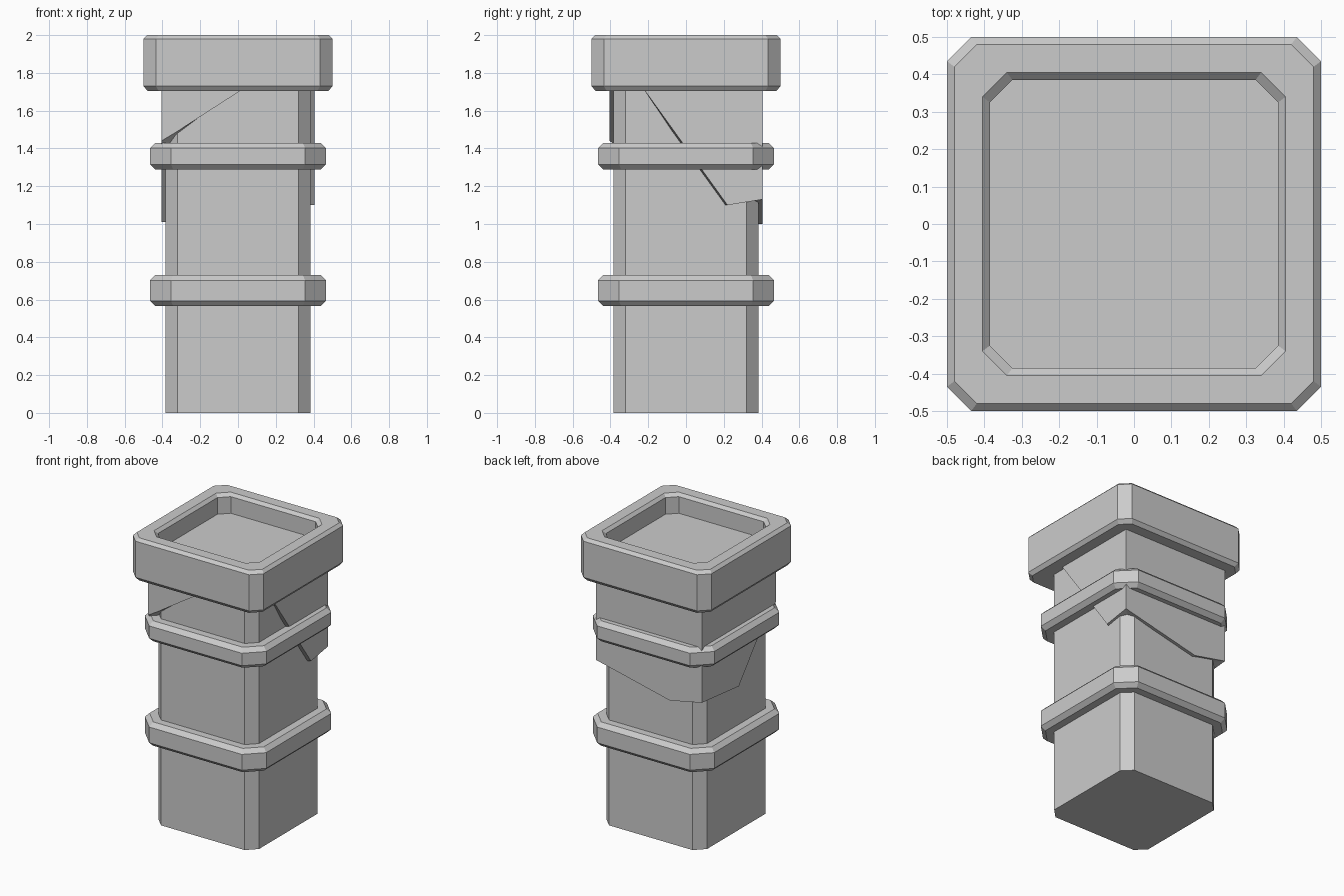
import bpy, bmesh

if "Cube" in bpy.data.objects:
    bpy.data.objects.remove(bpy.data.objects["Cube"])


def make_object(name, bm):
    bmesh.ops.recalc_face_normals(bm, faces=bm.faces)
    mesh = bpy.data.meshes.new(name)
    bm.to_mesh(mesh)
    bm.free()
    ob = bpy.data.objects.new(name, mesh)
    bpy.context.collection.objects.link(ob)
    return ob


def octagon(h, c):
    return [(h, -c), (h, c), (c, h), (-c, h), (-h, c), (-h, -c), (-c, -h), (c, -h)]


def loft(name, sections, closed=False):
    """Stack chamfered squares (half width, corner start, z)."""
    bm = bmesh.new()
    rings = [[bm.verts.new((x, y, z)) for x, y in octagon(h, c)] for h, c, z in sections]
    pairs = list(zip(rings, rings[1:]))
    if closed:
        pairs.append((rings[-1], rings[0]))
    else:
        bm.faces.new(rings[0])
        bm.faces.new(rings[-1])
    for a, b in pairs:
        for i in range(8):
            j = (i + 1) % 8
            bm.faces.new((a[i], a[j], b[j], b[i]))
    return make_object(name, bm)


# Main column
loft("column_shaft", [(0.385, 0.32, 0), (0.385, 0.32, 1.72)])

# Two bevelled bands
for name, z0, z1 in (("lower_band", 0.565, 0.73), ("upper_band", 1.288, 1.43)):
    loft(name, [(0.37, 0.31, z0), (0.437, 0.343, z0), (0.465, 0.355, z0 + 0.028),
                (0.465, 0.355, z1 - 0.028), (0.437, 0.343, z1), (0.37, 0.31, z1)], closed=True)

# Cap with a recessed top
loft("cap", [(0.48, 0.42, 1.705), (0.5, 0.435, 1.73), (0.5, 0.435, 1.98), (0.48, 0.42, 2.0),
             (0.405, 0.34, 2.0), (0.385, 0.325, 1.98), (0.385, 0.325, 1.865)])

# Broken outer sleeve: lower edge runs front, left, back, right
s = 0.405
edge = [(0.02, -s, 1.71), (-0.33, -s, 1.485), (-s, -s, 1.44), (-s, -0.26, 1.33),
        (-s, 0, 1.01), (-s, s, 1.05), (-0.16, s, 1.0), (s, s, 1.13),
        (s, 0.22, 1.10), (s, -0.22, 1.71)]
bm = bmesh.new()
k = 0.86
columns = []
for x, y, z in edge:
    columns.append([bm.verts.new(p) for p in (
        (x, y, z), (x, y, 1.72), (x * k, y * k, 1.72), (x * k, y * k, z))])
for a, b in zip(columns, columns[1:]):
    for i in range(4):
        j = (i + 1) % 4
        bm.faces.new((a[i], a[j], b[j], b[i]))
bm.faces.new(columns[0])
bm.faces.new(columns[-1])
make_object("broken_sleeve", bm)
